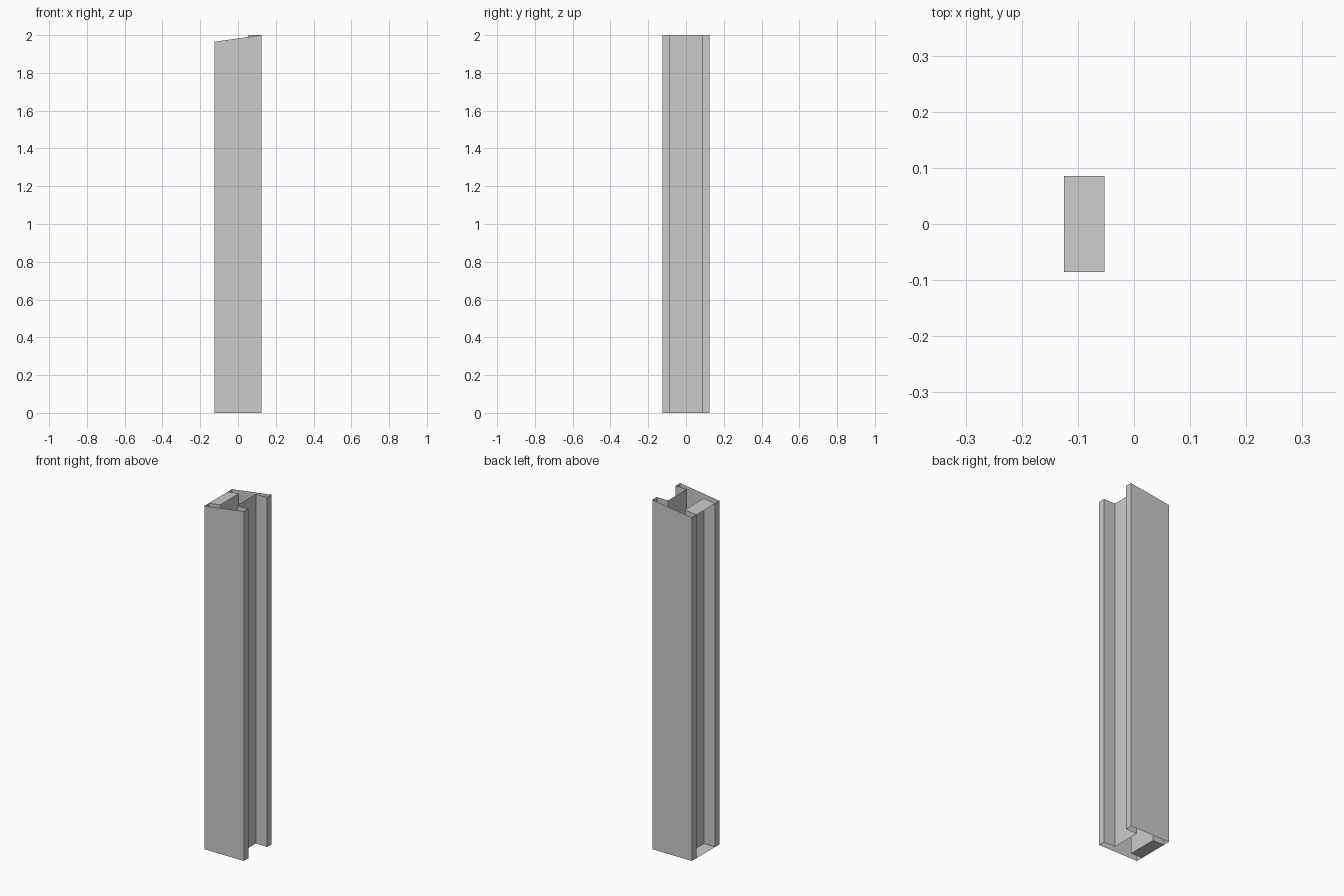
import bpy

if "Cube" in bpy.data.objects:
    bpy.data.objects.remove(bpy.data.objects["Cube"])

HALF = 0.125      # half width of the post
SLOT = 0.0855     # half width of each slot
WEB = 0.053       # half thickness of the web
LOW, HIGH = 1.965, 2.0


def slope(x):
    return LOW + (HIGH - LOW) * (x + HALF) / (2 * HALF)


def add_mesh(name, verts, faces):
    mesh = bpy.data.meshes.new(name)
    mesh.from_pydata(verts, [], faces)
    mesh.update()
    obj = bpy.data.objects.new(name, mesh)
    bpy.context.collection.objects.link(obj)
    return obj


# H-shaped post shell: open-ended walls with a sloped top; the right slot ends level
half_profile = [(HALF, SLOT), (HALF, HALF), (-HALF, HALF),
                (-HALF, SLOT), (-WEB, SLOT)]
profile = [(WEB, SLOT)] + half_profile
profile += [(x, -y) for x, y in reversed(profile)]
n = len(profile)
tops = [(x, y, HIGH if x == WEB else slope(x)) for x, y in profile]
add_mesh("post_walls",
         [(x, y, 0) for x, y in profile] + tops,
         [(i, (i + 1) % n, n + (i + 1) % n, n + i) for i in range(n)])

# Plates closing the left slot at its bottom and top
corners = [(-HALF, -SLOT), (-WEB, -SLOT), (-WEB, SLOT), (-HALF, SLOT)]
add_mesh("slot_bottom_plate", [(x, y, 0) for x, y in corners], [(0, 1, 2, 3)])
add_mesh("slot_top_plate", [(x, y, slope(x)) for x, y in corners], [(0, 1, 2, 3)])
